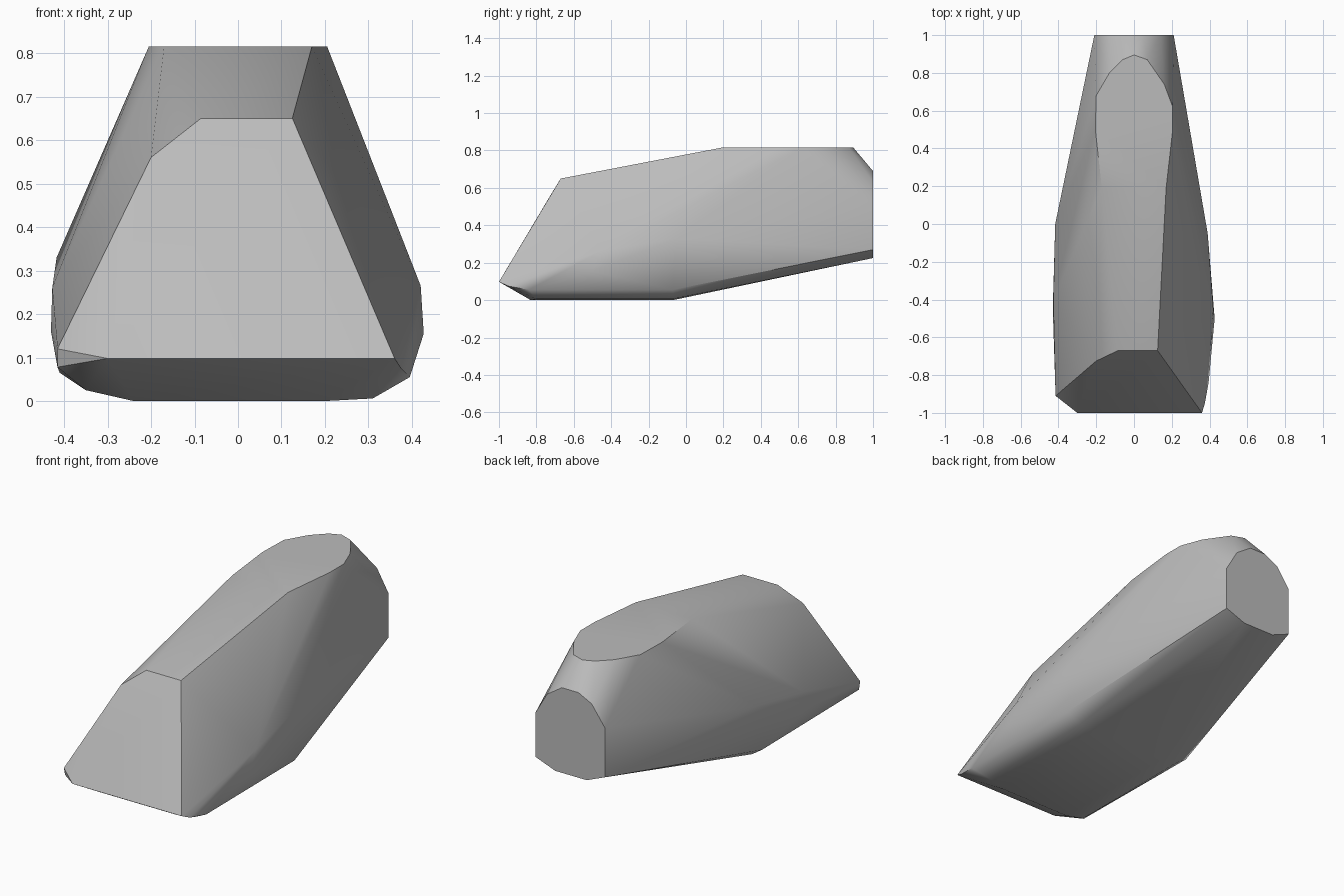
import bpy, bmesh, math

cube = bpy.data.objects.get("Cube")
if cube:
    bpy.data.objects.remove(cube, do_unlink=True)

# Single stone colour
stone = bpy.data.materials.new("grey stone")
stone.use_nodes = True
color = (0.5, 0.5, 0.5, 1)
stone.diffuse_color = color
stone.node_tree.nodes["Principled BSDF"].inputs["Base Color"].default_value = color

# Facet corners of the wedge-shaped block, grouped by region
cutting_edge = [(-.30, -1, .098), (.36, -1, .098), (-.415, -.90, .078),
                (-.415, -.91, .12), (.375, -.95, .075)]
underside = [(-.24, -.83, 0), (.20, -.83, 0), (-.24, -.07, 0), (.20, -.07, 0),
             (-.35, -.83, .025), (-.35, -.07, .025), (.31, -.80, .006), (.31, -.07, .006),
             (.395, -.84, .055), (.39, -.07, .055), (-.41, -.07, .065)]
cheeks = [(-.43, -.45, .16), (-.427, -.40, .26), (-.417, 0, .33),
          (.427, -.50, .155), (.42, -.45, .265), (.39, -.05, .33)]
brow = [(-.085, -.67, .65), (.125, -.67, .65), (-.20, -.725, .56)]
crown = [(-.17, .19, .815), (.17, .19, .815), (-.205, .50, .815), (.205, .50, .815),
         (-.20, .68, .815), (.205, .62, .815), (-.13, .80, .815), (.16, .74, .815),
         (-.06, .87, .815), (.07, .87, .815), (0, .895, .815)]
butt = [(-.21, 1, .27), (.21, 1, .27), (-.10, 1, .225), (.09, 1, .225),
        (-.21, 1, .54), (.21, 1, .51), (-.13, 1, .65), (.14, 1, .63),
        (-.05, 1, .69), (.05, 1, .69)]

# Block: the convex skin around those corners
bm = bmesh.new()
for co in cutting_edge + underside + cheeks + brow + crown + butt:
    bm.verts.new(co)
hull = bmesh.ops.convex_hull(bm, input=bm.verts)
loose = [v for v in hull["geom_interior"] if isinstance(v, bmesh.types.BMVert)]
bmesh.ops.delete(bm, geom=loose, context="VERTS")
bmesh.ops.dissolve_limit(bm, angle_limit=math.radians(1), verts=bm.verts, edges=bm.edges)
bmesh.ops.recalc_face_normals(bm, faces=bm.faces)

mesh = bpy.data.meshes.new("stone_block")
bm.to_mesh(mesh)
bm.free()
mesh.materials.append(stone)
block = bpy.data.objects.new("stone_block", mesh)
bpy.context.collection.objects.link(block)

# Soft facets with crisp main edges
bpy.ops.object.select_all(action="DESELECT")
block.select_set(True)
bpy.context.view_layer.objects.active = block
bpy.ops.object.shade_smooth_by_angle(angle=math.radians(40))
